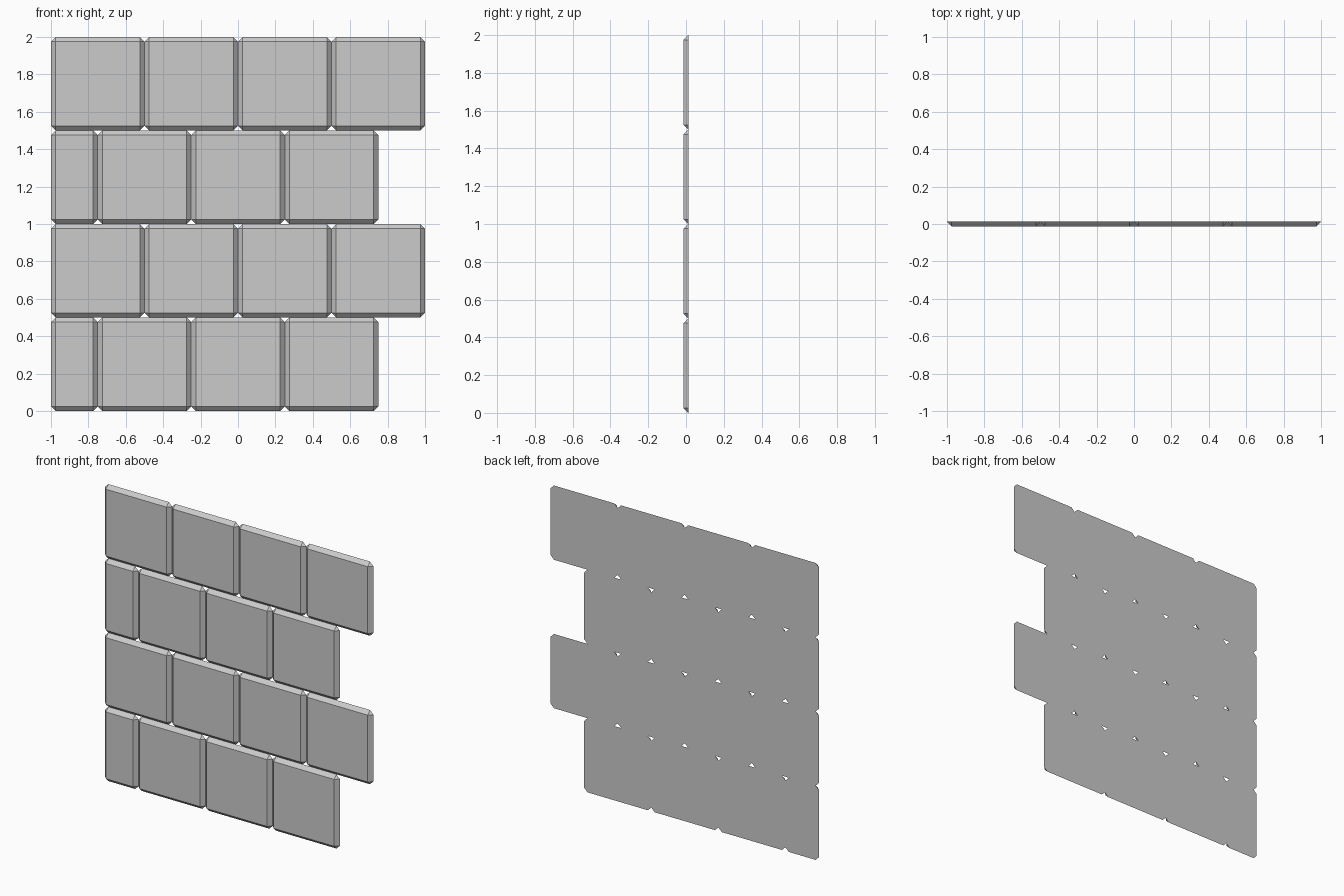
import bpy, bmesh

if "Cube" in bpy.data.objects:
    bpy.data.objects.remove(bpy.data.objects["Cube"])

B = 0.025          # chamfer size, equal to tile thickness
Y0, Y1 = -B / 2, B / 2


def tile(bm, x0, x1, z0, z1):
    """Tile with a chamfered front and clipped corners at the back outline."""
    corners = [(x0, z0, 1, 1), (x1, z0, -1, 1), (x1, z1, -1, -1), (x0, z1, 1, -1)]
    front, back = [], []
    for i, (x, z, sx, sz) in enumerate(corners):
        front.append(bm.verts.new((x + sx * B, Y0, z + sz * B)))
        on_side = bm.verts.new((x, Y1, z + sz * B))
        on_end = bm.verts.new((x + sx * B, Y1, z))
        back.append((on_side, on_end) if i % 2 == 0 else (on_end, on_side))
    bm.faces.new(front)
    bm.faces.new([v for pair in reversed(back) for v in reversed(pair)])
    for i in range(4):
        j = (i + 1) % 4
        bm.faces.new((front[i], back[i][1], back[j][0], front[j]))  # edge chamfer
        bm.faces.new((front[i], back[i][0], back[i][1]))            # corner facet


# Four courses of tiles, every other one starting with a half tile
for row in range(4):
    xs = [-1, -0.75, -0.25, 0.25, 0.75] if row % 2 == 0 else [-1, -0.5, 0, 0.5, 1]
    bm = bmesh.new()
    for a, b in zip(xs, xs[1:]):
        tile(bm, a, b, row * 0.5, row * 0.5 + 0.5)
    bmesh.ops.recalc_face_normals(bm, faces=bm.faces)
    mesh = bpy.data.meshes.new(f"tile_course_{row + 1}")
    bm.to_mesh(mesh)
    bm.free()
    bpy.context.collection.objects.link(bpy.data.objects.new(mesh.name, mesh))
